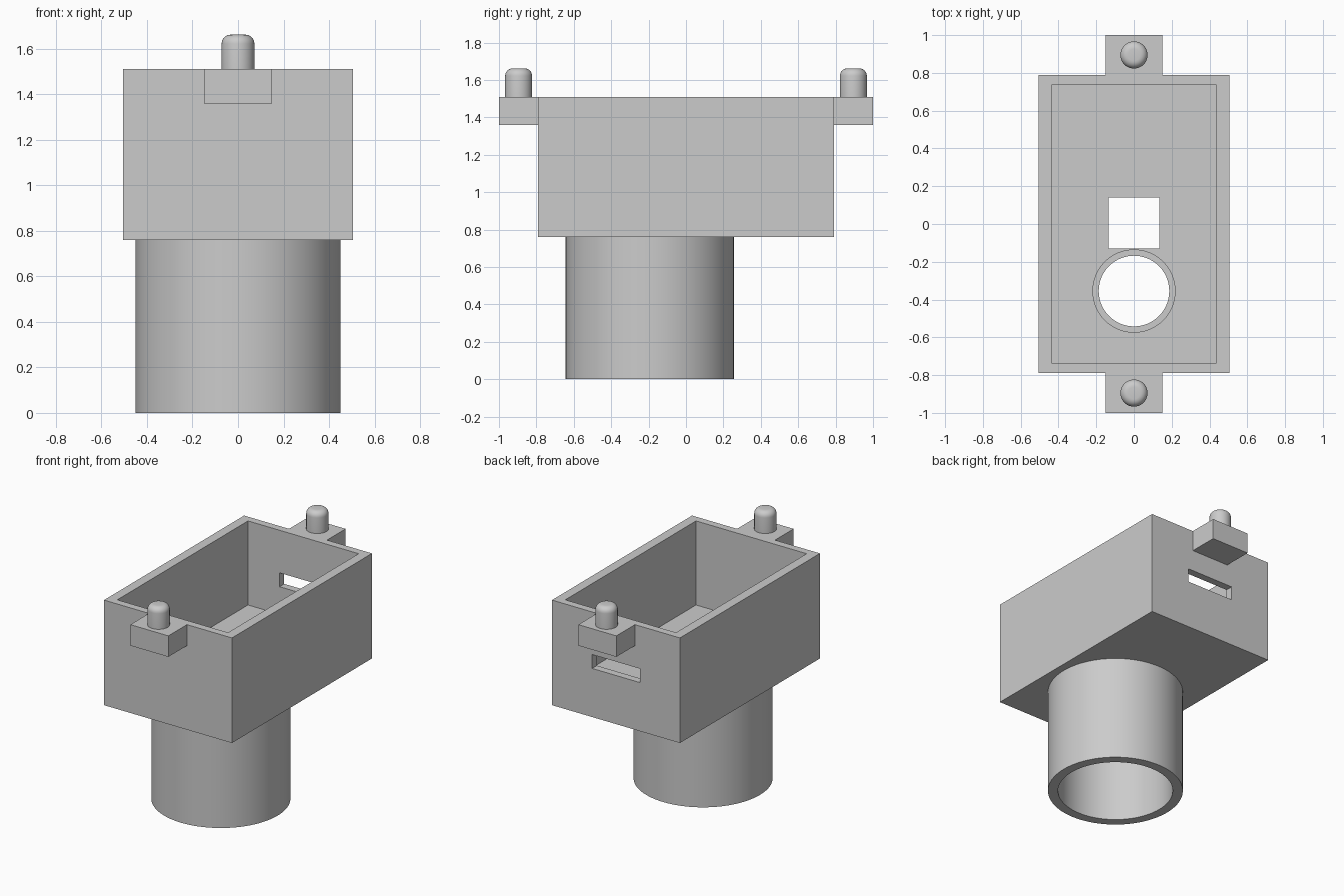
import bpy
import bmesh
import math
from mathutils import Matrix

default = bpy.data.objects.get("Cube")
if default:
    bpy.data.objects.remove(default, do_unlink=True)

grey = bpy.data.materials.new("plain grey")
grey.use_nodes = True
colour = (0.6, 0.6, 0.6, 1)
grey.diffuse_color = colour
grey.node_tree.nodes["Principled BSDF"].inputs["Base Color"].default_value = colour


def finish(name, bm):
    mesh = bpy.data.meshes.new(name)
    bm.to_mesh(mesh)
    bm.free()
    mesh.materials.append(grey)
    obj = bpy.data.objects.new(name, mesh)
    bpy.context.collection.objects.link(obj)
    return obj


def box(name, x, y, z):
    """Block spanning the given (low, high) ranges."""
    bm = bmesh.new()
    spans = (x, y, z)
    middle = Matrix.Translation([(a + b) / 2 for a, b in spans])
    size = Matrix.Diagonal([b - a for a, b in spans] + [1])
    bmesh.ops.create_cube(bm, size=1, matrix=middle @ size)
    return finish(name, bm)


def cylinder(name, radius, y, z, sides=64, fillet=0):
    """Upright cylinder on the centre line, with an optional rounded top rim."""
    bm = bmesh.new()
    bmesh.ops.create_cone(bm, cap_ends=True, segments=sides, radius1=radius, radius2=radius,
                          depth=z[1] - z[0], matrix=Matrix.Translation((0, y, sum(z) / 2)))
    if fillet:
        rim = [e for e in bm.edges if all(v.co.z > z[1] - 0.001 for v in e.verts)]
        bmesh.ops.bevel(bm, geom=rim, offset=fillet, segments=6, profile=0.5, affect='EDGES')
    return finish(name, bm)


def combine(target, tool, operation):
    mod = target.modifiers.new(tool.name, 'BOOLEAN')
    mod.object = tool
    mod.operation = operation
    mod.solver = 'EXACT'
    bpy.context.view_layer.objects.active = target
    bpy.ops.object.modifier_apply(modifier=mod.name)
    bpy.data.objects.remove(tool, do_unlink=True)


def smooth(obj):
    bpy.ops.object.select_all(action='DESELECT')
    obj.select_set(True)
    bpy.context.view_layer.objects.active = obj
    bpy.ops.object.shade_smooth_by_angle(angle=math.radians(30))


BASE, FLOOR, TOP = 0.76, 0.91, 1.51
TUBE_Y, HOLE_Y = -0.193, -0.355

# Open housing with a mounting tab at each end
housing = box("housing", (-0.505, 0.505), (-0.79, 0.79), (BASE, TOP))
for side in (-1, 1):
    span = sorted((side * 0.76, side))
    combine(housing, box("tab", (-0.15, 0.15), span, (1.36, TOP)), 'UNION')
combine(housing, box("cavity", (-0.437, 0.437), (-0.737, 0.737), (FLOOR, 1.7)), 'DIFFERENCE')

# Floor openings: square hole and stepped round hole
combine(housing, box("square_hole", (-0.135, 0.135), (-0.13, 0.14), (0.6, 1)), 'DIFFERENCE')
combine(housing, cylinder("round_hole", 0.187, HOLE_Y, (0.6, 1)), 'DIFFERENCE')
combine(housing, cylinder("counterbore", 0.218, HOLE_Y, (0.84, 1)), 'DIFFERENCE')

# Cable slot in the back wall
combine(housing, box("slot", (-0.188, 0.188), (0.65, 0.9), (1.107, 1.206)), 'DIFFERENCE')
smooth(housing)

# Hollow tube below the housing
tube = cylinder("tube", 0.45, TUBE_Y, (0, BASE), 96)
combine(tube, cylinder("bore", 0.383, TUBE_Y, (-0.1, 0.9), 96), 'DIFFERENCE')
smooth(tube)

# Rounded locating pegs on the tabs
for name, side in (("front_peg", -1), ("back_peg", 1)):
    smooth(cylinder(name, 0.072, side * 0.895, (TOP, 1.662), 48, 0.04))
